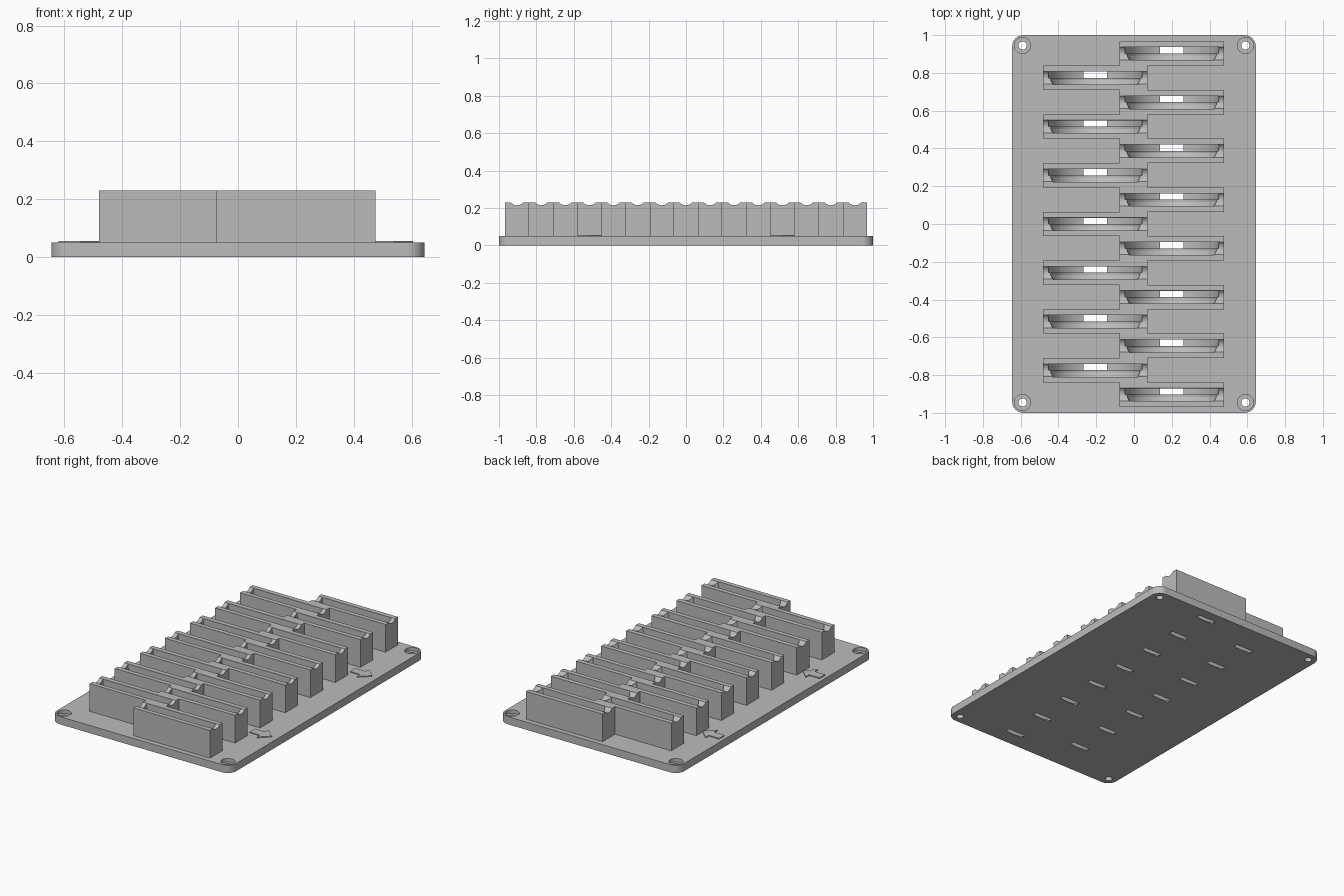
import bpy, bmesh, math
from mathutils import Matrix

if "Cube" in bpy.data.objects:
    bpy.data.objects.remove(bpy.data.objects["Cube"])

GRAY = (0.5, 0.5, 0.5, 1)
mat = bpy.data.materials.new("light gray")
mat.use_nodes = True
mat.diffuse_color = GRAY
mat.node_tree.nodes["Principled BSDF"].inputs["Base Color"].default_value = GRAY

ROWS, DEPTH = 15, 1.935      # slot rows and their total depth
PITCH = DEPTH / ROWS
TOP, PLATE = 0.23, 0.05      # heights
HALF_LEN = 0.276             # half a block's length


def make_object(name, bm):
    bmesh.ops.recalc_face_normals(bm, faces=bm.faces)
    mesh = bpy.data.meshes.new(name)
    bm.to_mesh(mesh)
    bm.free()
    mesh.materials.append(mat)
    ob = bpy.data.objects.new(name, mesh)
    bpy.context.collection.objects.link(ob)
    return ob


def prism(name, outline, z0, z1):
    bm = bmesh.new()
    face = bm.faces.new([bm.verts.new((x, y, z0)) for x, y in outline])
    out = bmesh.ops.extrude_face_region(bm, geom=[face])
    verts = [v for v in out["geom"] if isinstance(v, bmesh.types.BMVert)]
    bmesh.ops.translate(bm, vec=(0, 0, z1 - z0), verts=verts)
    return make_object(name, bm)


def turned(name, profile, places, steps):
    """Solid of revolution about local z, from (radius, height), at each place."""
    bm = bmesh.new()
    for place in places:
        rings = [[bm.verts.new(place @ Matrix.Rotation(math.tau * i / steps, 4, "Z")
                               @ Matrix.Translation((r, 0, h)).to_translation())
                  for i in range(steps)] for r, h in profile]
        bm.faces.new(rings[0])
        bm.faces.new(rings[-1])
        for a, b in zip(rings, rings[1:]):
            for i in range(steps):
                j = (i + 1) % steps
                bm.faces.new((a[i], a[j], b[j], b[i]))
    return make_object(name, bm)


def combine(ob, other, operation):
    mod = ob.modifiers.new(operation, "BOOLEAN")
    mod.operation, mod.object, mod.solver = operation, other, "EXACT"
    bpy.context.view_layer.objects.active = ob
    bpy.ops.object.modifier_apply(modifier=mod.name)
    bpy.data.objects.remove(other)


# Base plate with rounded corners
outline = []
for q, (sx, sy) in enumerate([(1, 1), (-1, 1), (-1, -1), (1, -1)]):
    for i in range(11):
        a = math.pi / 2 * (q + i / 10)
        outline.append((sx * 0.585 + 0.06 * math.cos(a), sy * 0.94 + 0.06 * math.sin(a)))
rack = prism("slotted_rack", outline, 0, PLATE)

# Staggered row of blocks, alternating right and left
edges = [-DEPTH / 2 + k * PITCH for k in range(ROWS + 1)]
centers = [((0.2, -0.205)[k % 2], edges[k] + PITCH / 2) for k in range(ROWS)]
right_side, left_side = [], []
for k, (x, y) in enumerate(centers):
    right_side += [(x + HALF_LEN, edges[k]), (x + HALF_LEN, edges[k + 1])]
    left_side += [(x - HALF_LEN, edges[k]), (x - HALF_LEN, edges[k + 1])]
combine(rack, prism("blocks", right_side + left_side[::-1], 0.03, TOP), "UNION")

# Stepped disc slots, the wider half breaking through the underside
to_back = Matrix.Rotation(-math.pi / 2, 4, "X")
slots = [Matrix.Translation((x, y, 0.242)) @ to_back for x, y in centers]
coin = [(0.225, -0.035), (0.238, -0.012), (0.238, 0), (0.25, 0), (0.25, 0.033)]
combine(rack, turned("slot_cutter", coin, slots, 96), "DIFFERENCE")

# Shallow round grooves through the block ends
to_side = Matrix.Rotation(math.pi / 2, 4, "Y")
grooves = [Matrix.Translation((x, y, 0.258)) @ to_side for x, y in centers]
combine(rack, turned("groove_cutter", [(0.044, -0.285), (0.044, 0.285)], grooves, 32),
        "DIFFERENCE")

# Counterbored screw holes in the corners
corners = [Matrix.Translation((x, y, 0)) for x in (-0.59, 0.59) for y in (-0.945, 0.945)]
screw = [(0.022, -0.02), (0.022, 0.028), (0.043, 0.028), (0.043, 0.08)]
combine(rack, turned("screw_cutter", screw, corners, 32), "DIFFERENCE")

bpy.ops.object.select_all(action="DESELECT")
rack.select_set(True)
bpy.context.view_layer.objects.active = rack
bpy.ops.object.shade_smooth_by_angle(angle=math.radians(25))

# Raised arrows on both margins, all pointing the same way
arrow = [(0, -0.028), (0.075, -0.028), (0.075, -0.062), (0.14, 0),
         (0.075, 0.062), (0.075, 0.028), (0, 0.028)]
for side, x0 in (("right", -0.62), ("left", 0.465)):
    for end, y0 in (("front", -0.516), ("back", 0.516)):
        prism(f"arrow_{end}_{side}", [(x0 + x, y0 + y) for x, y in arrow],
              PLATE - 0.005, PLATE + 0.006)
